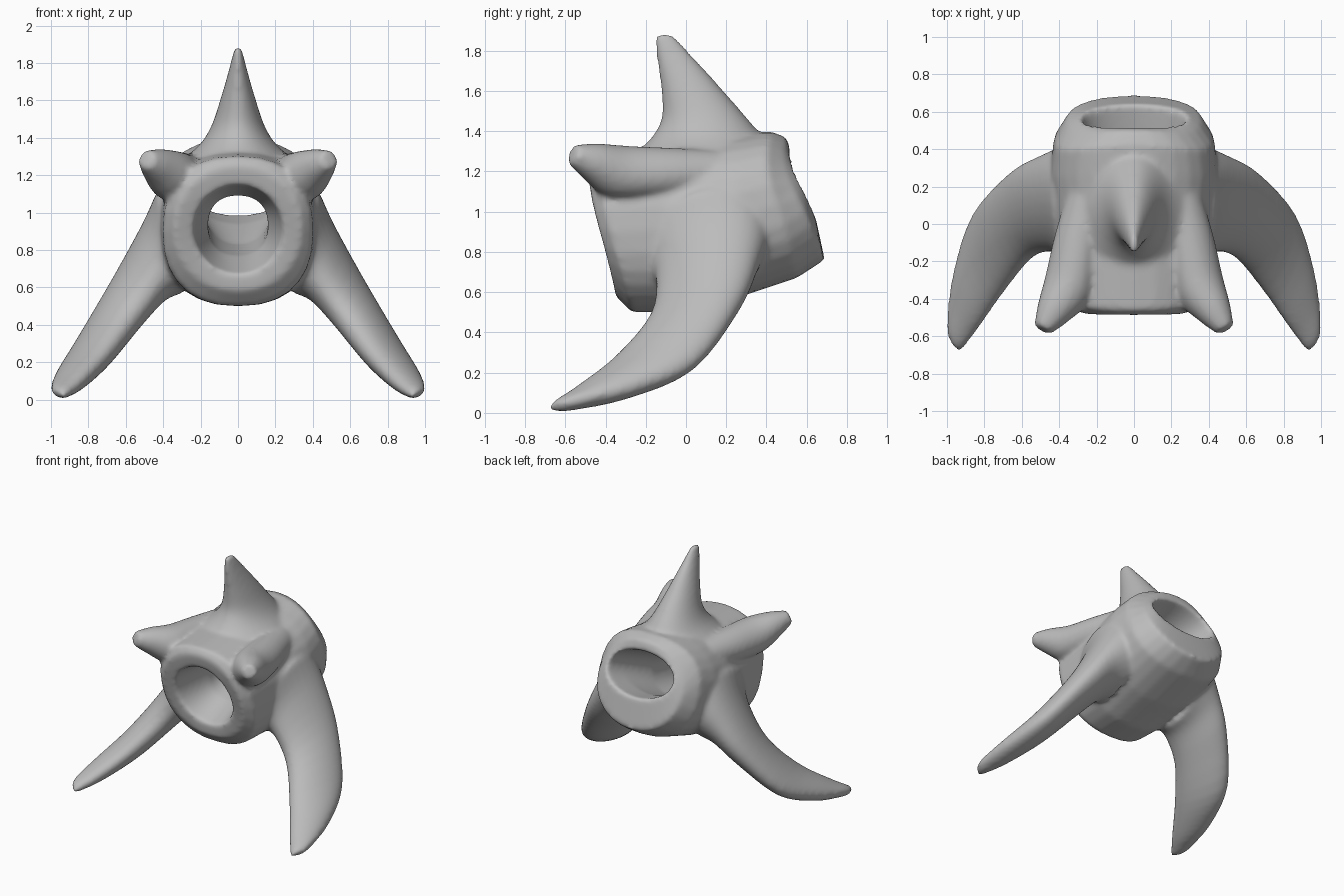
import bpy, bmesh, math
from mathutils import Vector as V

cube = bpy.data.objects.get("Cube")
if cube:
    bpy.data.objects.remove(cube)

bone = bpy.data.materials.new("plain grey")
bone.use_nodes = True
bone.diffuse_color = (0.5, 0.5, 0.5, 1)
bone.node_tree.nodes["Principled BSDF"].inputs["Base Color"].default_value = (0.5, 0.5, 0.5, 1)

bm = bmesh.new()
N = 28


def spow(v, p):
    return math.copysign(abs(v) ** p, v)


def loft(rings, closed=False):
    loops = [[bm.verts.new(p) for p in r] for r in rings]
    pairs = list(zip(loops, loops[1:]))
    if closed:
        pairs.append((loops[-1], loops[0]))
    else:
        bm.faces.new(loops[0][::-1])
        bm.faces.new(loops[-1])
    for a, b in pairs:
        for i in range(N):
            j = (i + 1) % N
            bm.faces.new((a[i], a[j], b[j], b[i]))


def refine(rings, steps=4):
    # Smooth curve through the given rings
    out = []
    last = len(rings) - 1
    for i in range(last):
        quad = [rings[max(i - 1, 0)], rings[i], rings[i + 1], rings[min(i + 2, last)]]
        for s in range(steps):
            t = s / steps
            out.append([b + (c - a) * (t / 2) + (2 * a - 5 * b + 4 * c - d) * (t * t / 2)
                        + (3 * b - a - 3 * c + d) * (t ** 3 / 2)
                        for a, b, c, d in zip(*quad)])
    return out + [rings[-1]]


def oval(c, a, b):
    return [c + a * math.cos(t) + b * math.sin(t)
            for t in (2 * math.pi * i / N for i in range(N))]


def hoop(yb, zb, yt, zt, rx, bend=0, p=0.85):
    # Tilted rounded hoop given by its bottom point, top point and half width
    pts = []
    for i in range(N):
        t = 2 * math.pi * i / N
        h = (1 + spow(math.sin(t), p)) / 2
        y = yb + (yt - yb) * h - bend * math.sin(math.pi * h * h)
        pts.append(V((rx * spow(math.cos(t), p), y, zb + (zt - zb) * h)))
    return pts


def mirrored(rings):
    loft(rings)
    loft([[V((-p.x, p.y, p.z)) for p in r] for r in rings])


# Hollow body: outer skin front to back, then the canal back to front
loft([
    hoop(-0.35, 0.58, -0.49, 1.25, 0.34, 0.02, 0.95),
    hoop(-0.27, 0.50, -0.46, 1.30, 0.40, 0.01),
    hoop(-0.05, 0.50, -0.10, 1.33, 0.42),
    hoop(0.25, 0.57, 0.25, 1.38, 0.45),
    hoop(0.55, 0.67, 0.42, 1.40, 0.43, 0.05),
    hoop(0.69, 0.76, 0.50, 1.37, 0.36, 0.05, 1),
    hoop(0.64, 0.99, 0.52, 1.30, 0.28, 0.01, 1),
    hoop(0.45, 0.94, 0.40, 1.25, 0.24, 0, 1),
    hoop(0.20, 0.83, 0.12, 1.12, 0.17, 0, 1),
    hoop(-0.12, 0.77, -0.12, 1.09, 0.16),
    hoop(-0.36, 0.67, -0.47, 1.15, 0.24, 0.01, 1),
], closed=True)

# Swept side blades: leading edge, trailing edge, half thickness in x and z
blade = [
    ((0.36, -0.20, 0.80), (0.37, 0.42, 0.88), 0.07, 0.27),
    ((0.42, -0.15, 0.68), (0.49, 0.37, 0.77), 0.06, 0.19),
    ((0.55, -0.18, 0.47), (0.65, 0.28, 0.55), 0.07, 0.11),
    ((0.70, -0.36, 0.26), (0.85, 0.06, 0.25), 0.06, 0.08),
    ((0.84, -0.56, 0.11), (0.95, -0.24, 0.11), 0.05, 0.055),
    ((0.92, -0.67, 0.04), (0.99, -0.50, 0.05), 0.03, 0.035),
    ((0.94, -0.68, 0.02), (0.99, -0.60, 0.03), 0.015, 0.02),
]
mirrored(refine([oval((V(f) + V(b)) / 2, (V(b) - V(f)) / 2, V((x, 0, z)))
                 for f, b, x, z in blade]))

# Front horns: centre and radius
aim = V((0.45, -0.8, 0.3)).normalized()
side = aim.cross(V((0, 0, 1))).normalized()
mirrored(refine([oval(V(c), side * r, side.cross(aim) * r) for c, r in (
    ((0.25, 0.15, 1.20), 0.11),
    ((0.31, -0.12, 1.195), 0.13),
    ((0.355, -0.34, 1.20), 0.135),
    ((0.43, -0.47, 1.25), 0.095),
    ((0.49, -0.565, 1.285), 0.05),
)]))

# Top spine: height, front y, back y, half width
loft(refine([oval(V((0, (f + b) / 2, z)), V((w, 0, 0)), V((0, (b - f) / 2, 0)))
             for z, f, b, w in (
                 (1.28, -0.26, 0.42, 0.30),
                 (1.37, -0.17, 0.38, 0.20),
                 (1.47, -0.12, 0.30, 0.14),
                 (1.62, -0.125, 0.17, 0.09),
                 (1.76, -0.145, 0.045, 0.05),
                 (1.885, -0.16, -0.07, 0.018))]))

bmesh.ops.recalc_face_normals(bm, faces=bm.faces[:])
mesh = bpy.data.meshes.new("vertebra")
bm.to_mesh(mesh)
bm.free()
mesh.materials.append(bone)
obj = bpy.data.objects.new("vertebra", mesh)
bpy.context.collection.objects.link(obj)

# Fuse the parts and soften the joints
remesh = obj.modifiers.new("fuse", "REMESH")
remesh.mode = "VOXEL"
remesh.voxel_size = 0.016
remesh.use_smooth_shade = True
soften = obj.modifiers.new("soften", "SMOOTH")
soften.factor = 0.5
soften.iterations = 10
